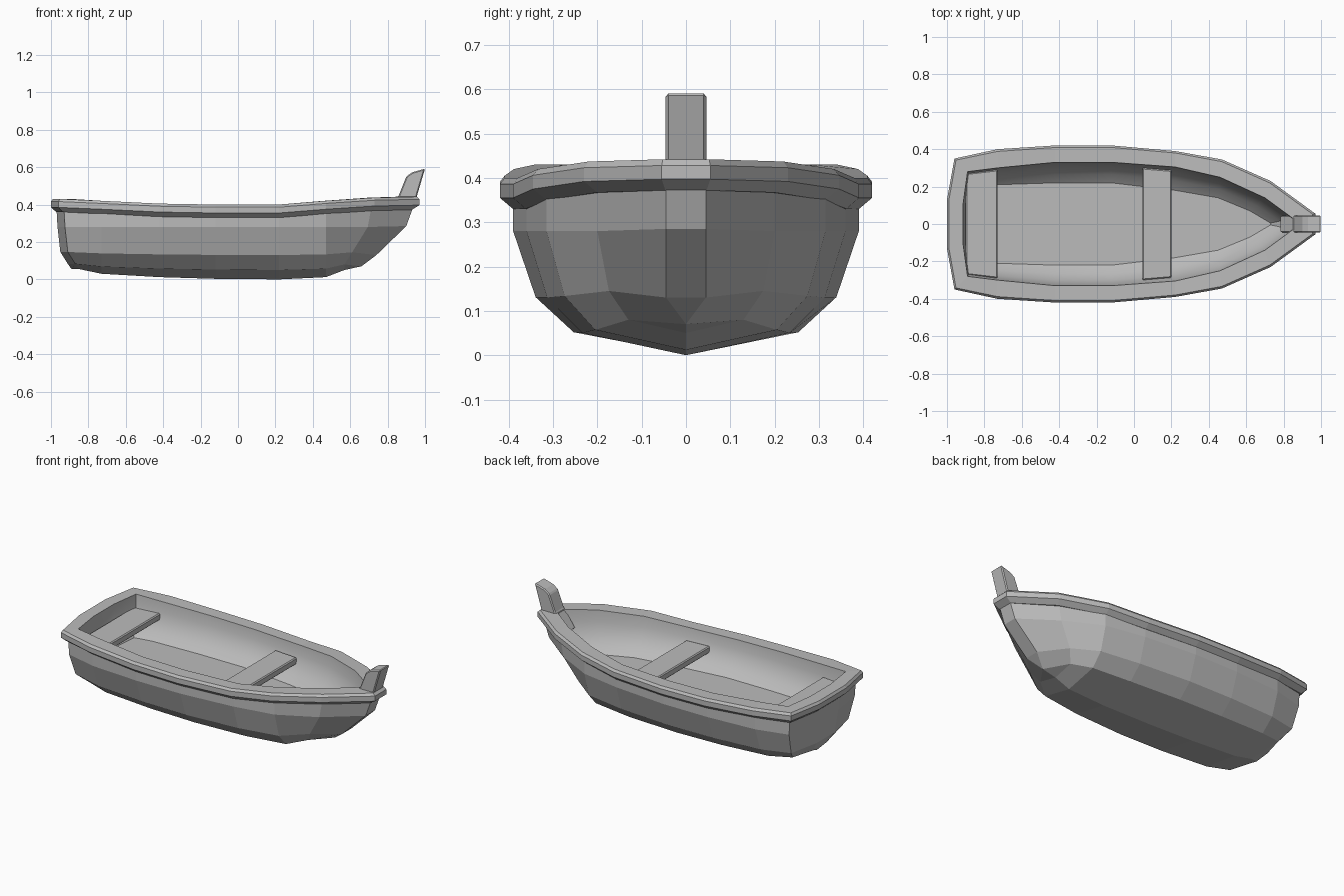
import bpy
import bmesh
import math
from mathutils import Vector

cube = bpy.data.objects.get("Cube")
if cube:
    bpy.data.objects.remove(cube)

grey = bpy.data.materials.new("plain grey")
grey.use_nodes = True
COLOUR = (0.5, 0.5, 0.5, 1)
grey.diffuse_color = COLOUR
grey.node_tree.nodes["Principled BSDF"].inputs["Base Color"].default_value = COLOUR

# Stations from stern to bow: rim x, rim half width, rim height, keel height,
# inner rim x, inner rim half width, floor x, floor half width
STATIONS = [
    (-1, .13, .43, .055, -.915, .1, -.85, .08),
    (-.96, .35, .43, .055, -.89, .28, -.84, .19),
    (-.73, .4, .42, .03, -.73, .3, -.73, .21),
    (-.42, .42, .405, .012, -.42, .33, -.42, .22),
    (-.12, .42, .4, .003, -.12, .33, -.12, .22),
    (.22, .39, .4, 0, .22, .305, .22, .18),
    (.47, .345, .42, .012, .46, .25, .45, .14),
    (.73, .23, .437, .05, .7, .14, .62, .07),
    (.97, .055, .442, .07, .85, .03, .73, .005),
]
FLOOR_Z = 0.21


def finish(name, bm, smooth=None):
    mesh = bpy.data.meshes.new(name)
    bm.to_mesh(mesh)
    bm.free()
    mesh.materials.append(grey)
    obj = bpy.data.objects.new(name, mesh)
    bpy.context.collection.objects.link(obj)
    if smooth:
        bpy.ops.object.select_all(action='DESELECT')
        obj.select_set(True)
        bpy.context.view_layer.objects.active = obj
        bpy.ops.object.shade_smooth_by_angle(angle=math.radians(smooth))
    return obj


def loft(name, rows, closed=False, cap=False, smooth=None):
    """Skin half rows of (x, half width, z), mirrored into full loops."""
    bm = bmesh.new()
    rings = []
    for row in rows:
        loop = [(x, -y, z) for x, y, z in row]
        loop += [(x, y, z) for x, y, z in reversed(row)]
        rings.append([bm.verts.new(p) for p in loop])
    if closed:
        rings.append(rings[0])
    for a, b in zip(rings, rings[1:]):
        for i in range(len(a)):
            j = (i + 1) % len(a)
            bm.faces.new((a[i], a[j], b[j], b[i]))
    if cap:
        bm.faces.new(rings[-1])
    bmesh.ops.remove_doubles(bm, verts=bm.verts, dist=0.0005)
    return finish(name, bm, smooth)


# Hull planking: strakes from the keel up to the rim
STRAKES = [  # width fraction, stem x, stern rake
    (0, .66, .08),
    (.65, .66, .06),
    (.87, .74, .02),
    (1, .9, .005),
    (1, .935, 0),
]
hull_rows = []
for r, (frac, stem_x, rake) in enumerate(STRAKES):
    row = []
    for k, (x, w, top, keel, *_) in enumerate(STATIONS):
        z = (keel, keel * .6 + .05, .13 + keel * .3, .28, top - .06)[r]
        y = frac * (w - .03)
        if x < -.9:
            x += .03 + rake
        elif x > .47:
            x = .47 + (x - .47) * (stem_x - .47) / .5
        if k == len(STATIONS) - 1:
            y = .045 if r > 1 else 0
            z = (keel, keel, .13, .285, top - .06)[r]
        row.append((x, y, z))
    hull_rows.append(row)
loft("hull", hull_rows)

# Gunwale: bevelled rim swept round the boat
RIM = [(1, -.07), (.33, -.07), (0, -.045), (0, -.014), (.12, 0), (1, 0)]
rim_rows = []
for t, dz in RIM:
    rim_rows.append([(x + (xi - x) * t, w + (wi - w) * t, top + dz)
                     for x, w, top, _, xi, wi, _, _ in STATIONS])
loft("gunwale", rim_rows, closed=True)

# Rounded inner lining with a flat floor
inner_rows = []
for step in range(5):
    a = math.radians(15 * step)
    h = (1 - math.cos(a)) / .5
    v = math.sin(a) / math.sin(math.radians(60))
    inner_rows.append([(xi + (xf - xi) * h, wi + (wf - wi) * h, top + (FLOOR_Z - top) * v)
                       for _, _, top, _, xi, wi, xf, wf in STATIONS])
loft("inner_lining", inner_rows, cap=True, smooth=25)


def prism(name, outline, axis, start, depth, bevel):
    """Extrude a flat outline along an axis and bevel its edges."""
    bm = bmesh.new()
    along = Vector(axis)
    face = bm.faces.new([bm.verts.new(Vector(p) + along * start) for p in outline])
    new = bmesh.ops.extrude_face_region(bm, geom=[face])["geom"]
    verts = [g for g in new if isinstance(g, bmesh.types.BMVert)]
    bmesh.ops.translate(bm, verts=verts, vec=along * depth)
    bmesh.ops.recalc_face_normals(bm, faces=bm.faces)
    obj = finish(name, bm)
    mod = obj.modifiers.new("bevel", 'BEVEL')
    mod.width = bevel
    mod.segments = 1
    return obj


# Stem post rising above the bow
POST = [(.78, .34), (.86, .45), (.9, .55), (.93, .572), (1, .592), (.952, .43), (.92, .36)]
prism("stem_post", [(x, 0, z) for x, z in POST], (0, 1, 0), -.046, .092, .006)

# Bench seats, slightly tapered to follow the sides
SEATS = [("stern_seat", -.9, -.73, .27, .29, .352), ("middle_seat", .045, .2, .3, .287, .33)]
for name, x0, x1, w0, w1, top in SEATS:
    outline = [(x0, -w0, 0), (x1, -w1, 0), (x1, w1, 0), (x0, w0, 0)]
    prism(name, outline, (0, 0, 1), top - .042, .042, .006)
